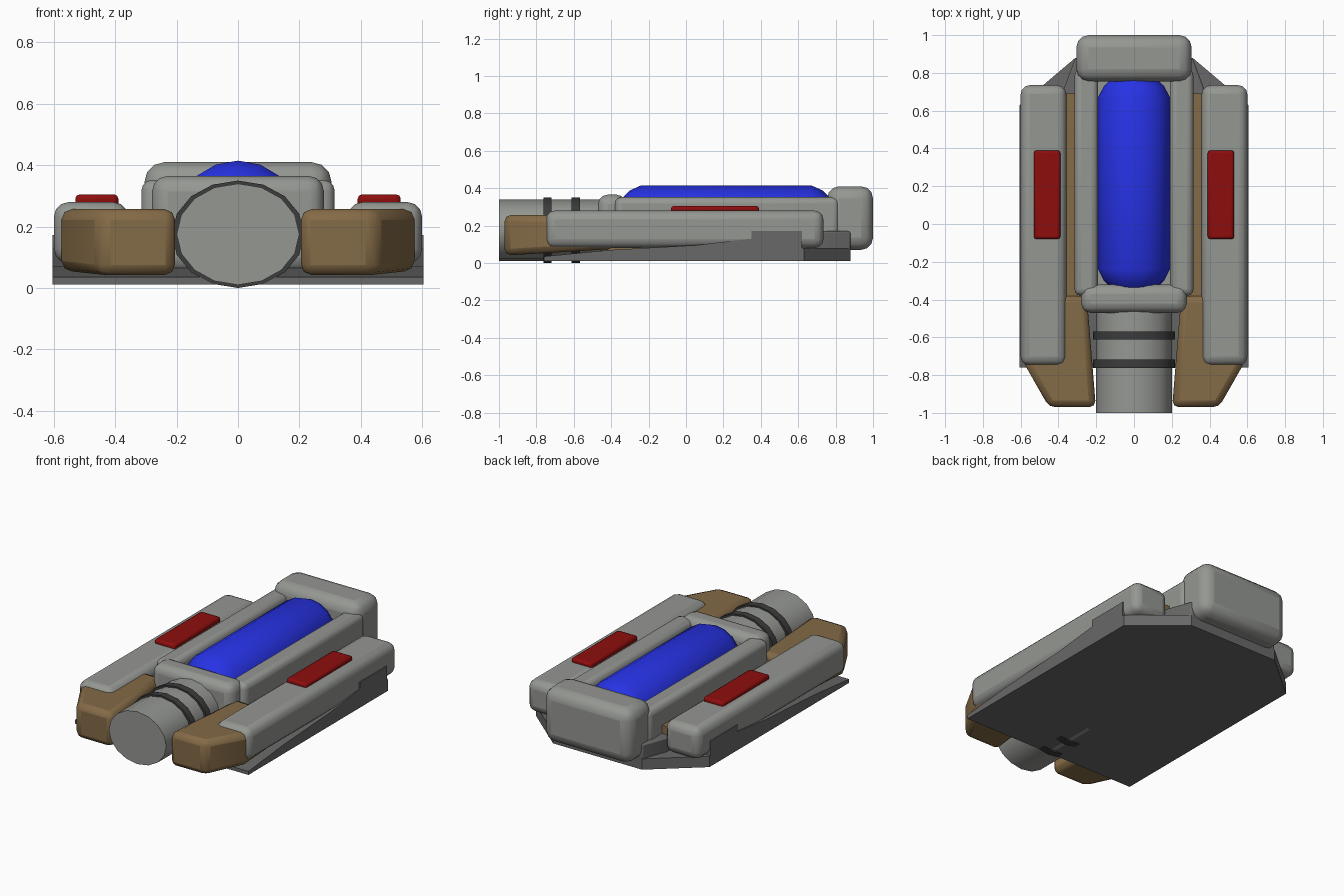
import bpy, bmesh, math

if "Cube" in bpy.data.objects:
    bpy.data.objects.remove(bpy.data.objects["Cube"])


def material(name, rgb):
    m = bpy.data.materials.new(name)
    m.diffuse_color = (*rgb, 1)
    m.use_nodes = True
    m.node_tree.nodes["Principled BSDF"].inputs["Base Color"].default_value = m.diffuse_color
    return m


GREY = material("light grey", (0.30, 0.31, 0.29))
DARK = material("dark grey", (0.135, 0.14, 0.135))
BLACK = material("charcoal", (0.045, 0.045, 0.045))
BLUE = material("blue", (0.02, 0.032, 0.78))
RED = material("red", (0.27, 0.004, 0.004))
BROWN = material("brown", (0.23, 0.145, 0.062))


def finish(bm, name, mat, bevel=0, segments=3, mirror=False):
    bmesh.ops.recalc_face_normals(bm, faces=bm.faces)
    me = bpy.data.meshes.new(name)
    bm.to_mesh(me)
    bm.free()
    ob = bpy.data.objects.new(name, me)
    bpy.context.collection.objects.link(ob)
    me.materials.append(mat)
    if bevel:
        b = ob.modifiers.new("bevel", "BEVEL")
        b.width, b.segments, b.limit_method = bevel, segments, "ANGLE"
    if mirror:
        ob.modifiers.new("mirror", "MIRROR")
    bpy.ops.object.select_all(action="DESELECT")
    ob.select_set(True)
    bpy.context.view_layer.objects.active = ob
    bpy.ops.object.shade_smooth_by_angle(angle=math.radians(35))
    return ob


def loft(name, rings, mat, **kw):
    """Skin a list of equal-length rings and cap both ends."""
    bm = bmesh.new()
    vs = [[bm.verts.new(p) for p in r] for r in rings]
    n = len(vs[0])
    for a, b in zip(vs, vs[1:]):
        for i in range(n):
            j = (i + 1) % n
            bm.faces.new((a[i], a[j], b[j], b[i]))
    bm.faces.new(vs[0])
    bm.faces.new(vs[-1])
    return finish(bm, name, mat, **kw)


def box(name, x, y, z, mat, **kw):
    rings = [[(x[0], y[0], h), (x[1], y[0], h), (x[1], y[1], h), (x[0], y[1], h)] for h in z]
    return loft(name, rings, mat, **kw)


def plan(name, pts, low, high, mat, **kw):
    """Upright prism from a plan outline; low and high are functions of y."""
    return loft(name, [[(x, y, f(y)) for x, y in pts] for f in (low, high)], mat, **kw)


def tube(name, stations, rx, rz, cz, mat, n=16, **kw):
    """Oval body along y; stations are (y, scale)."""
    rings = [[(rx * s * math.sin(2 * math.pi * i / n), y,
               cz + rz * s * math.cos(2 * math.pi * i / n)) for i in range(n)]
             for y, s in stations]
    return loft(name, rings, mat, **kw)


# Underside: wedge-shaped hull, raised rear sides and narrowing tail
side = [(-0.76, 0.012), (0.62, 0.012), (0.62, 0.172), (0.35, 0.172),
        (0.35, 0.13), (0.05, 0.095), (-0.4, 0.07), (-0.76, 0.035)]
loft("base_hull", [[(x, y, z) for y, z in side] for x in (-0.605, 0.605)], DARK)
tail = [(-0.605, 0.60), (0.605, 0.60), (0.605, 0.63), (0.31, 0.88), (-0.31, 0.88), (-0.605, 0.63)]
plan("base_tail", tail, lambda y: 0.012, lambda y: 0.08, DARK)
plan("tail_block", [(-0.38, 0.6), (0.38, 0.6), (0.37, 0.72), (0.31, 0.88), (-0.31, 0.88), (-0.37, 0.72)],
     lambda y: 0.02, lambda y: 0.17, DARK, bevel=0.01, segments=2)

# Central housing around the canopy
box("housing_core", (-0.30, 0.30), (-0.38, 0.80), (0.03, 0.2), GREY)
box("housing_rail", (0.19, 0.315), (-0.38, 0.82), (0.05, 0.352), GREY, bevel=0.035, mirror=True)
box("front_collar", (-0.28, 0.28), (-0.47, -0.32), (0.05, 0.365), GREY, bevel=0.05)
box("rear_block", (-0.305, 0.305), (0.755, 1.0), (0.07, 0.41), GREY, bevel=0.065)
tube("canopy", [(-0.335, 0.64), (-0.30, 0.84), (-0.24, 1), (0.67, 1), (0.73, 0.84), (0.765, 0.64)],
     0.19, 0.17, 0.245, BLUE)

# Front nozzle and its two rings
tube("nozzle", [(-1.0, 1), (-0.40, 1)], 0.2, 0.165, 0.175, GREY)
for i, y in enumerate((-0.74, -0.59)):
    tube(f"nozzle_ring_{i + 1}", [(y - 0.022, 1), (y + 0.022, 1)], 0.216, 0.175, 0.175, BLACK)

# Brown front arms with a strip running back between the rails
arm = [(0.202, -0.97), (0.45, -0.97), (0.575, -0.75), (0.575, -0.38), (0.25, -0.38)]
plan("front_arm", arm, lambda y: 0.04 + 0.06 * (y + 0.97), lambda y: 0.257, BROWN,
     bevel=0.035, segments=2, mirror=True)
box("inner_strip", (0.30, 0.38), (-0.42, 0.69), (0.05, 0.22), BROWN, mirror=True)

# Outer side rails with red panels
box("side_rail", (0.358, 0.60), (-0.75, 0.735), (0.08, 0.28), GREY, bevel=0.048, mirror=True)
box("red_panel", (0.39, 0.53), (-0.08, 0.39), (0.26, 0.305), RED, bevel=0.014, segments=2, mirror=True)
